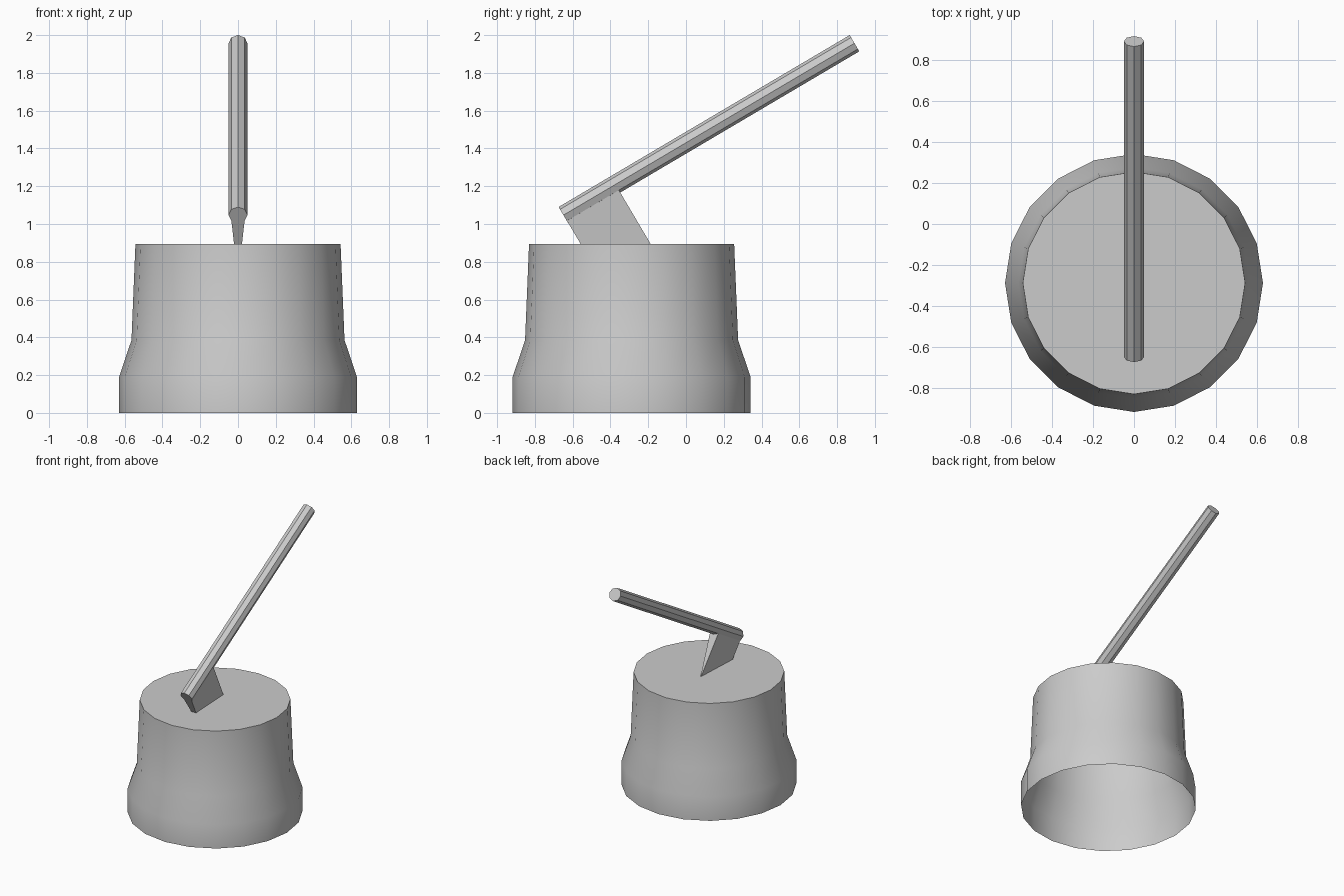
import bpy, bmesh, math
from mathutils import Matrix, Vector

if "Cube" in bpy.data.objects:
    bpy.data.objects.remove(bpy.data.objects["Cube"])


def make_object(name, bm, matrix):
    bmesh.ops.recalc_face_normals(bm, faces=bm.faces[:])
    bm.transform(matrix)
    mesh = bpy.data.meshes.new(name)
    bm.to_mesh(mesh)
    bm.free()
    obj = bpy.data.objects.new(name, mesh)
    bpy.context.collection.objects.link(obj)
    return obj


def loft(bm, rings):
    """Join equal-length closed rings of points with quads."""
    loops = [[bm.verts.new(p) for p in ring] for ring in rings]
    n = len(loops[0])
    for a, b in zip(loops, loops[1:]):
        for i in range(n):
            j = (i + 1) % n
            bm.faces.new((a[i], a[j], b[j], b[i]))
    return loops


def circle(radius, z, sides):
    return [(radius * math.cos(math.tau * i / sides),
             radius * math.sin(math.tau * i / sides), z) for i in range(sides)]


# Stump: flared 20-sided shell, closed on top and open underneath
profile = [(0.63, 0), (0.63, 0.19), (0.564, 0.385), (0.543, 0.893)]
bm = bmesh.new()
rings = loft(bm, [circle(r, z, 20) for r, z in profile])
bm.faces.new(rings[-1])
stump = make_object("chopping_stump", bm, Matrix.Translation((0, -0.288, 0)))
# Normals of the open shell must face outward
if stump.data.polygons[-1].normal.z < 0:
    stump.data.flip_normals()
bpy.context.view_layer.objects.active = stump
stump.select_set(True)
bpy.ops.object.shade_smooth_by_angle(angle=math.radians(35))
stump.select_set(False)

# Axe frame: local z runs along the handle, local y points to the cutting edge
start = Vector((0, -0.649, 1.047))
end = Vector((0, 0.892, 1.957))
along = (end - start).normalized()
down = Vector((0, along.z, -along.y))
side = down.cross(along)
axe = Matrix((side, down, along)).transposed().to_4x4()
axe.translation = start

# Handle: flat-shaded octagonal rod
bm = bmesh.new()
rings = loft(bm, [circle(0.05, z, 8) for z in (0, (end - start).length)])
for ring in rings:
    bm.faces.new(ring)
make_object("axe_handle", bm, axe)

# Blade: wedge tapering from the handle to an edge sunk in the stump
bm = bmesh.new()
wedge = [(-0.035, 0.035), (0.035, 0.035), (0, 0.39)]
rings = loft(bm, [[(x, y, z) for x, y in wedge] for z in (0.001, 0.32)])
for ring in rings:
    bm.faces.new(ring)
make_object("axe_blade", bm, axe)
